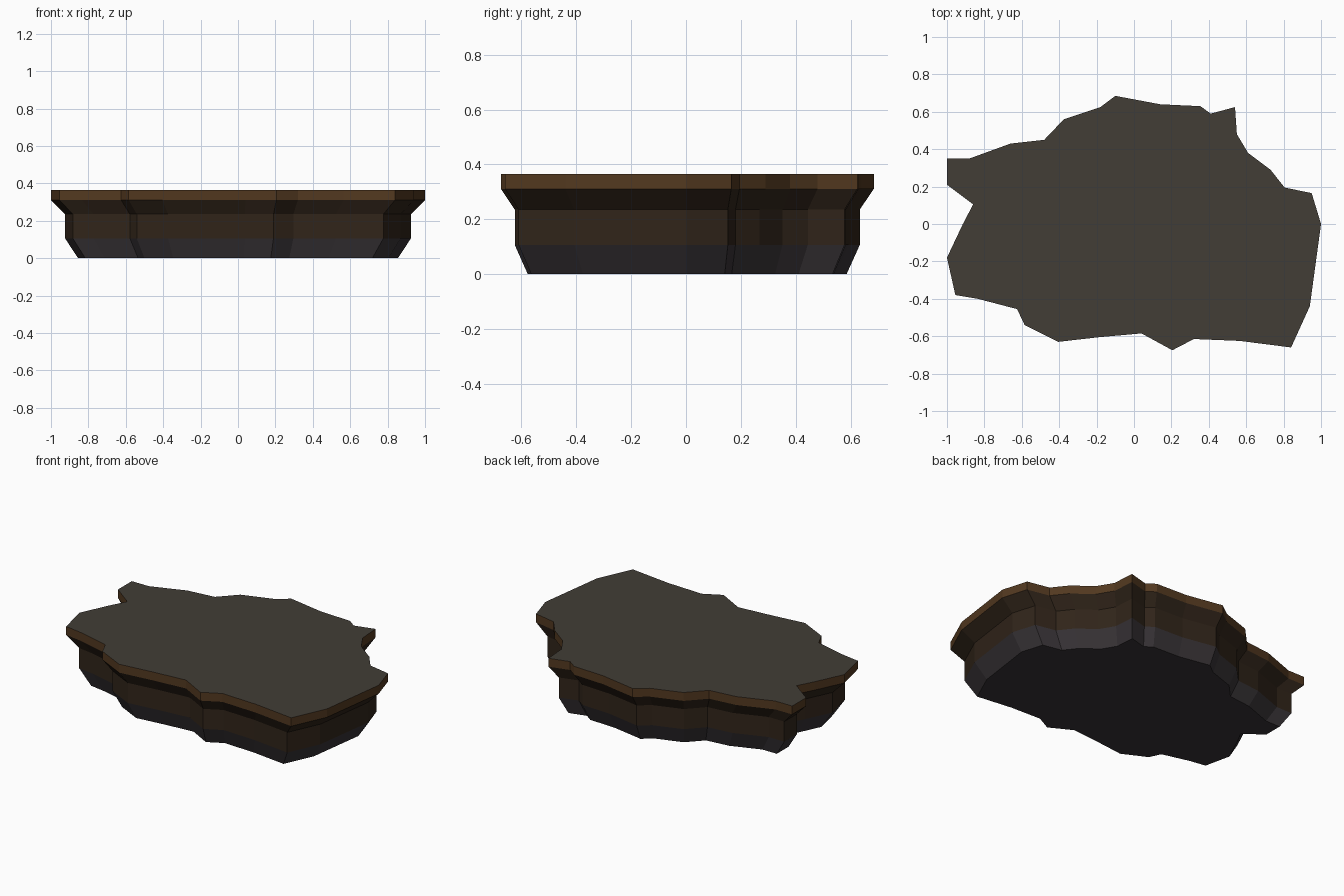
import bpy, bmesh

if "Cube" in bpy.data.objects:
    bpy.data.objects.remove(bpy.data.objects["Cube"])

# Ragged outline of the top surface, clockwise from the back-left corner
OUTLINE = [
    (-1, .35), (-.88, .35), (-.66, .43), (-.48, .45), (-.375, .56), (-.18, .625),
    (-.10, .685), (.14, .64), (.355, .63), (.41, .59), (.54, .625), (.55, .48),
    (.61, .38), (.73, .29), (.805, .195), (.95, .165), (1, 0), (.94, -.44),
    (.84, -.66), (.565, -.625), (.32, -.615), (.205, -.675), (.04, -.585),
    (-.185, -.605), (-.405, -.63), (-.585, -.54), (-.625, -.455), (-.835, -.40),
    (-.955, -.38), (-1, -.18), (-.915, 0), (-.86, .105), (-1, .21)]

# Layers from bottom to top: (height, outline scale)
LEVELS = [(0, .855), (.106, .925), (.235, .925), (.311, 1), (.365, 1)]


def material(name, rgb):
    mat = bpy.data.materials.new(name)
    mat.diffuse_color = (*rgb, 1)
    mat.use_nodes = True
    mat.node_tree.nodes["Principled BSDF"].inputs["Base Color"].default_value = mat.diffuse_color
    return mat


mesh = bpy.data.meshes.new("ground_slab")
for name, rgb in [("base_rock", (.040, .034, .038)), ("dark_soil", (.030, .018, .010)),
                  ("rim_soil", (.085, .040, .014)), ("top_ground", (.054, .047, .037))]:
    mesh.materials.append(material(name, rgb))
ROCK, SOIL, RIM, TOP = range(4)

# Stacked rings joined by wall bands, closed with flat caps
bm = bmesh.new()
rings = [[bm.verts.new((x * s, y * s, z)) for x, y in reversed(OUTLINE)] for z, s in LEVELS]
n = len(OUTLINE)
for lower, upper, slot in zip(rings, rings[1:], (ROCK, SOIL, SOIL, RIM)):
    for i in range(n):
        j = (i + 1) % n
        bm.faces.new((lower[i], lower[j], upper[j], upper[i])).material_index = slot
bm.faces.new(rings[-1]).material_index = TOP
bm.faces.new(rings[0][::-1]).material_index = ROCK
bmesh.ops.recalc_face_normals(bm, faces=bm.faces)
bm.to_mesh(mesh)
bm.free()

slab = bpy.data.objects.new("ground_slab", mesh)
bpy.context.collection.objects.link(slab)
